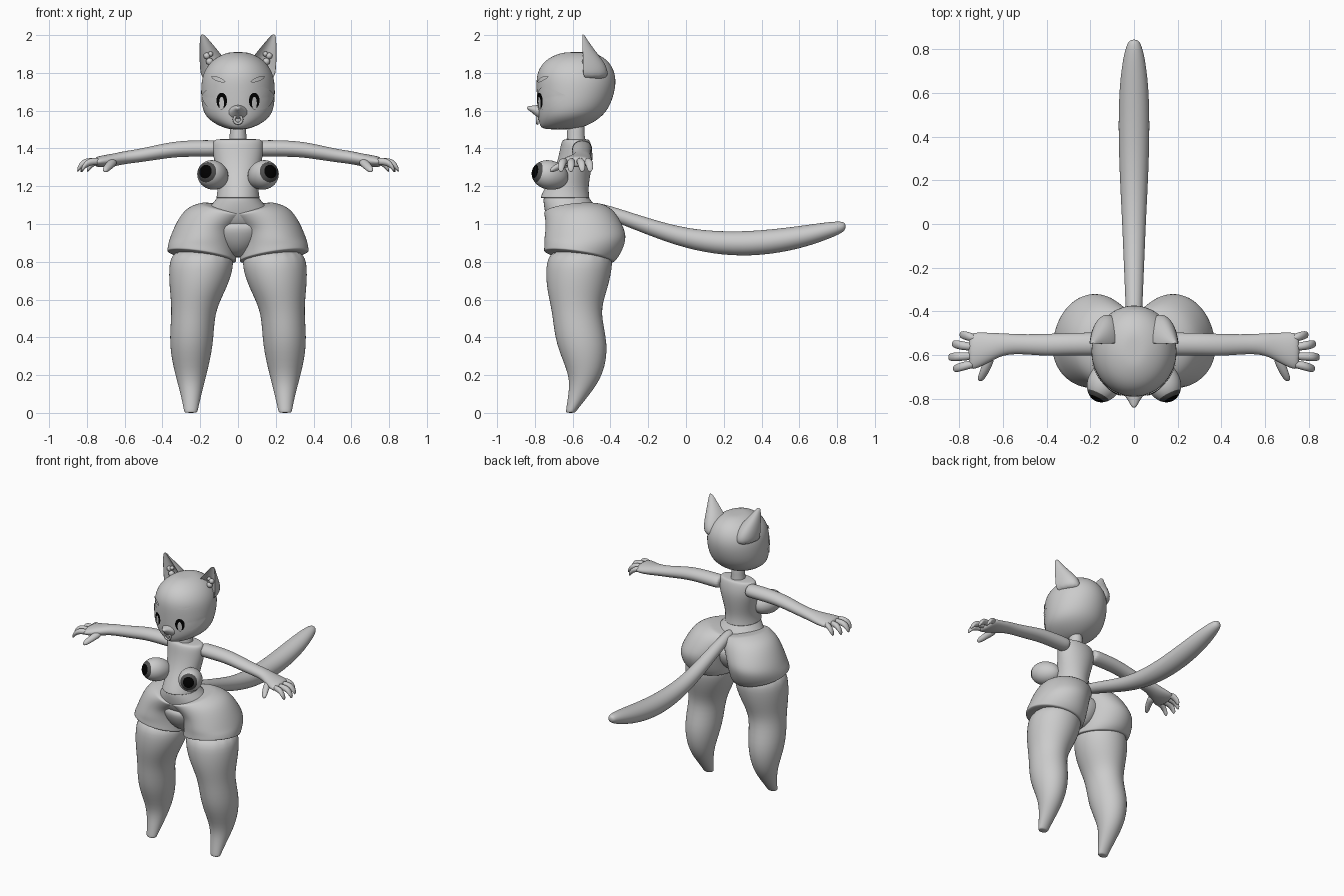
import bpy, bmesh
from math import sin, cos, pi, radians
from mathutils import Vector, Matrix

if "Cube" in bpy.data.objects:
    bpy.data.objects.remove(bpy.data.objects["Cube"], do_unlink=True)


def material(name, value):
    m = bpy.data.materials.new(name)
    m.use_nodes = True
    colour = (value, value, value, 1)
    m.diffuse_color = colour
    m.node_tree.nodes["Principled BSDF"].inputs["Base Color"].default_value = colour
    return m


GREY = material("light grey", 0.6)
DARK = material("dark grey", 0.08)
BLACK = material("black", 0.0)


def finish(name, bm, mats, mirror=False, subdiv=2):
    """Turn a bmesh into a smooth object, optionally mirrored across x."""
    bmesh.ops.recalc_face_normals(bm, faces=bm.faces)
    for f in bm.faces:
        f.smooth = True
    mesh = bpy.data.meshes.new(name)
    bm.to_mesh(mesh)
    bm.free()
    for m in mats:
        mesh.materials.append(m)
    ob = bpy.data.objects.new(name, mesh)
    bpy.context.collection.objects.link(ob)
    if mirror:
        ob.modifiers.new("mirror", "MIRROR").use_mirror_merge = False
    if subdiv:
        mod = ob.modifiers.new("smooth", "SUBSURF")
        mod.levels = mod.render_levels = subdiv
    return ob


def loft(name, rings, plane="xy", mirror=False, sides=16, warp=None, subdiv=2):
    """Skin elliptical rings (x, y, z, radius_u, radius_v) lying in a plane."""
    u, v = ("xyz".index(c) for c in plane)
    bm = bmesh.new()
    loops = []
    for r in rings:
        loop = []
        for k in range(sides):
            a = 2 * pi * k / sides
            co = Vector(r[:3])
            co[u] += r[3] * cos(a)
            co[v] += r[4] * sin(a)
            loop.append(bm.verts.new(warp(r, co) if warp else co))
        loops.append(loop)
    for a, b in zip(loops, loops[1:]):
        for k in range(sides):
            n = (k + 1) % sides
            bm.faces.new((a[k], a[n], b[n], b[k]))
    bm.faces.new(loops[0])
    bm.faces.new(loops[-1])
    return finish(name, bm, [GREY], mirror, subdiv)


def upright(profile):
    """Rings for a centred part from (z, front, back, half_width)."""
    return [(0, (f + b) / 2, z, w, (b - f) / 2) for z, f, b, w in profile]


# Head
head = loft("head", upright([
    (1.5, -.75, -.6, .04), (1.515, -.775, -.53, .095), (1.56, -.785, -.45, .17),
    (1.62, -.79, -.4, .196), (1.72, -.795, -.368, .2), (1.8, -.795, -.37, .19),
    (1.87, -.75, -.41, .14), (1.905, -.67, -.48, .07), (1.91, -.62, -.53, .03)]), sides=20)
loft("snout", [(0, -.75, 1.585, .07, .05), (0, -.785, 1.595, .045, .035),
               (0, -.82, 1.61, .02, .016), (0, -.842, 1.615, .01, .008)], "xz")
bpy.ops.mesh.primitive_torus_add(location=(0, -.787, 1.553), rotation=(pi / 2, 0, 0),
                                 major_radius=.021, minor_radius=.007,
                                 major_segments=24, minor_segments=8)
mouth = bpy.context.object
mouth.name = "mouth"
mouth.data.materials.append(GREY)
bpy.ops.object.shade_smooth()


# Ears, hollowed at the front
def hollow(r, co):
    if co.y < r[1] - .001:
        co.y = r[1] + .4 * r[4] * (1 - ((co.x - r[0]) / r[3]) ** 2)
    return co


loft("ears", [(.115, -.55, 1.76, .08, .14), (.125, -.55, 1.82, .078, .14),
              (.135, -.55, 1.87, .07, .11), (.16, -.55, 1.93, .045, .06),
              (.182, -.55, 1.985, .02, .022), (.188, -.55, 2.004, .008, .01)],
     mirror=True, warp=hollow)
for i, (x, z, size) in enumerate([(.15, 1.86, .02), (.165, 1.89, .018), (.145, 1.9, .014)]):
    bm = bmesh.new()
    bmesh.ops.create_icosphere(bm, subdivisions=2, radius=size,
                               matrix=Matrix.Translation((x, -.53, z)))
    finish(f"ear_tufts_{i}", bm, [GREY], True, 0)


# Thin plates laid on the face
def plate(name, x, z, rx, rz, mat, lift, tilt=0, point=0):
    bm = bmesh.new()
    n, prev, turn = 32, None, radians(tilt)
    centre = bm.verts.new((x, -1, z))
    for t in (.25, .5, .75, 1):
        loop = []
        for k in range(n):
            a = 2 * pi * k / n
            px, pz = t * rx * cos(a), t * rz * sin(a) * abs(sin(a)) ** point
            loop.append(bm.verts.new((x + px * cos(turn) - pz * sin(turn), -1,
                                      z + px * sin(turn) + pz * cos(turn))))
        for k in range(n):
            j = (k + 1) % n
            bm.faces.new((prev[k], loop[k], loop[j], prev[j]) if prev
                         else (centre, loop[k], loop[j]))
        prev = loop
    ob = finish(name, bm, [mat], True, 0)
    wrap = ob.modifiers.new("wrap", "SHRINKWRAP")
    wrap.target = head
    wrap.wrap_method = "PROJECT"
    wrap.wrap_mode = "ABOVE_SURFACE"
    wrap.use_project_y = True
    wrap.offset = lift


plate("eyes", .115, 1.665, .075, .06, GREY, .004, 12, .4)
plate("irises", .083, 1.653, .027, .042, BLACK, .007)
plate("iris_centres", .083, 1.64, .012, .034, GREY, .009)
plate("brows", .1, 1.765, .038, .011, GREY, .008, 20, .3)

# Neck, chest and belly
loft("neck", upright([(1.4, -.64, -.52, .06), (1.46, -.63, -.54, .042),
                      (1.56, -.63, -.53, .045)]))
loft("chest", upright([
    (1.135, -.77, -.51, .115), (1.14, -.772, -.508, .117), (1.15, -.77, -.51, .115),
    (1.2, -.745, -.515, .108), (1.28, -.7, -.5, .118), (1.36, -.675, -.49, .135),
    (1.42, -.665, -.5, .138), (1.445, -.655, -.51, .13), (1.45, -.64, -.52, .11)]))
loft("belly", upright([(.95, -.7, -.47, .18), (1.04, -.745, -.45, .19),
                       (1.09, -.755, -.47, .155), (1.14, -.76, -.515, .11),
                       (1.18, -.74, -.53, .09)]))

# Bust, coloured by direction
bm = bmesh.new()
middle = Vector((.135, -.725, 1.26))
bmesh.ops.create_uvsphere(bm, u_segments=48, v_segments=32, radius=.077)
axis = Vector((.42, -.85, .2)).normalized()
bmesh.ops.rotate(bm, verts=bm.verts, matrix=Vector((0, 0, 1)).rotation_difference(axis).to_matrix())
for f in bm.faces:
    facing = f.calc_center_median().normalized().dot(axis)
    f.material_index = 2 if facing > .87 else 1 if facing > .68 else 0
for v in bm.verts:
    along = v.co.dot(axis)
    v.co += axis * along * (.25 if along > 0 else .4) + middle
finish("bust", bm, [GREY, DARK, BLACK], True, 0)


# Shorts with a dipped waist and slanted hems
def drape(r, co):
    if r[2] > 1:
        co.z += .22 * (abs(co.x) - .1) + .1 * (co.y + .62)
    elif r[2] < .87:
        co.z += .15 * (co.x - r[0]) - .15 * (co.y - r[1])
    return co


loft("shorts", [(.192, -.567, .825, .184, .186), (.192, -.567, .83, .185, .188),
                (.19, -.55, .86, .184, .202), (.185, -.532, .92, .18, .222),
                (.165, -.535, .98, .178, .21), (.11, -.56, 1.04, .175, .188),
                (.05, -.59, 1.085, .15, .165), (.045, -.592, 1.09, .145, .16)],
     mirror=True, sides=20, warp=drape)
loft("pelvis", upright([(.82, -.62, -.5, .05), (.87, -.69, -.44, .11),
                        (.95, -.735, -.4, .18), (1.03, -.745, -.42, .19)]))

# Legs
loft("legs", [(.25, -.61, 0, .034, .025), (.25, -.61, .008, .036, .027),
              (.248, -.565, .1, .056, .058), (.25, -.525, .2, .084, .09),
              (.248, -.55, .36, .122, .145), (.238, -.582, .53, .114, .127),
              (.215, -.578, .64, .148, .16), (.195, -.567, .76, .178, .182),
              (.187, -.555, .88, .165, .17)], mirror=True)

# Arms with palms
loft("arms", [(.1, -.55, 1.4, .05, .04), (.13, -.55, 1.4, .055, .046),
              (.3, -.55, 1.4, .052, .043), (.4, -.555, 1.385, .052, .041),
              (.52, -.55, 1.362, .045, .036), (.6, -.55, 1.352, .05, .035),
              (.66, -.565, 1.338, .068, .035), (.73, -.582, 1.33, .088, .032),
              (.76, -.585, 1.328, .08, .024)], "yz", True)

# Fingers and thumbs
for i, (start, tip, reach) in enumerate([(-.525, -.508, .8), (-.565, -.55, .835),
                                         (-.605, -.61, .852), (-.64, -.662, .83)]):
    loft(f"fingers_{i}", [(.72, start, 1.33, .018, .02),
                          (reach - .045, (start + tip) / 2, 1.333, .023, .021),
                          (reach - .015, tip, 1.308, .021, .022),
                          (reach, tip, 1.282, .013, .016)], "yz", True, 8)
loft("thumbs", [(.66, -.6, 1.33, .03, .026), (.675, -.655, 1.315, .025, .023),
                (.695, -.695, 1.295, .023, .02), (.705, -.722, 1.282, .012, .012)],
     "xz", True, 8)

# Tail
loft("tail", [(0, -.52, 1.09, .035, .035), (0, -.4, 1.06, .038, .038),
              (0, -.2, .985, .047, .046), (0, 0, .922, .055, .054),
              (0, .2, .895, .066, .064), (0, .4, .898, .073, .068),
              (0, .6, .928, .071, .062), (0, .74, .962, .055, .048),
              (0, .82, .982, .036, .034), (0, .846, .988, .018, .018)], "xz")
